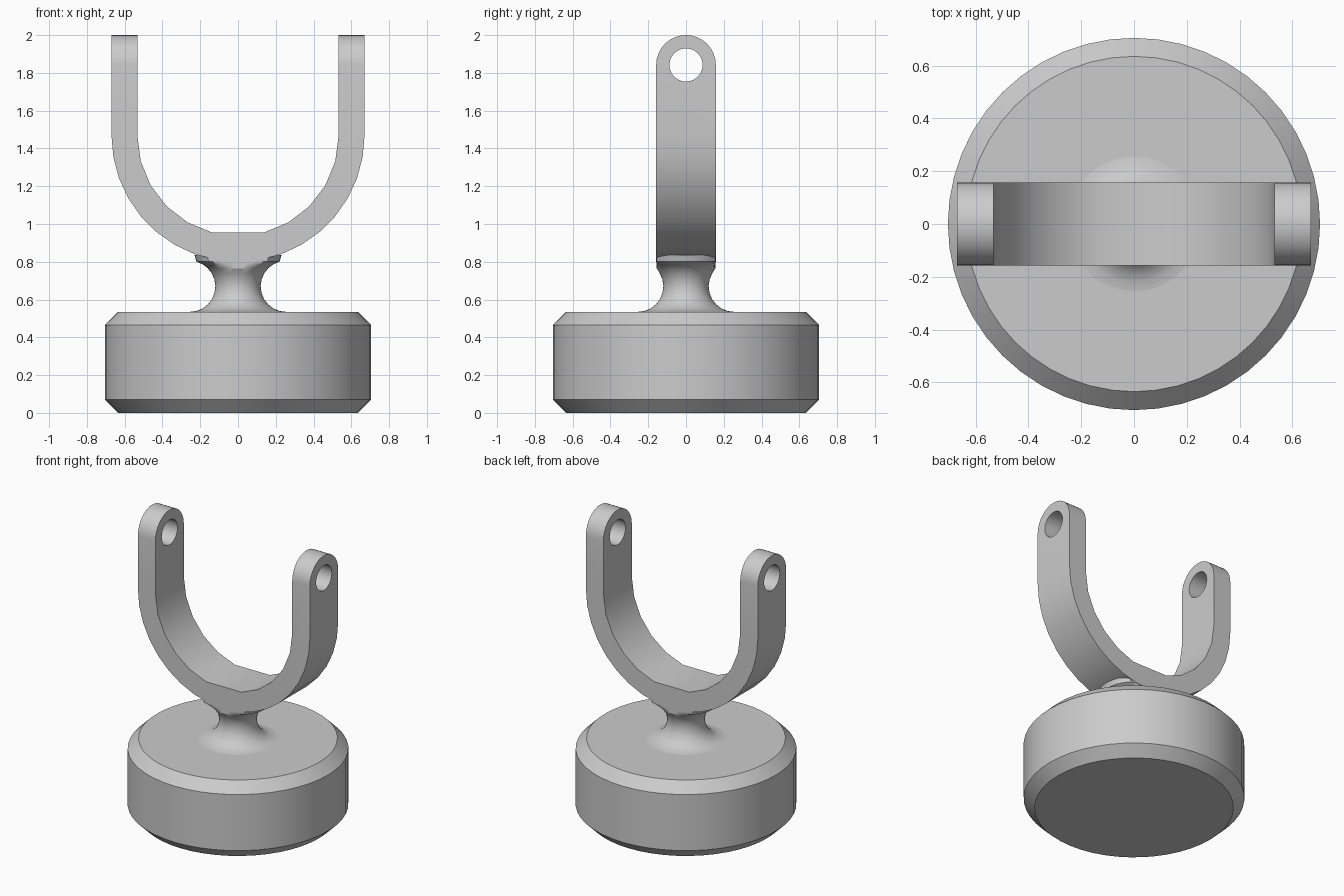
import bpy, bmesh
from math import sin, cos, pi, radians, sqrt

cube = bpy.data.objects.get("Cube")
if cube:
    bpy.data.objects.remove(cube, do_unlink=True)

GREY = (0.6, 0.6, 0.6, 1)
mat = bpy.data.materials.new("plain grey")
mat.use_nodes = True
mat.diffuse_color = GREY
mat.node_tree.nodes["Principled BSDF"].inputs["Base Color"].default_value = GREY


def make_object(name, bm, smooth_angle=30):
    bmesh.ops.recalc_face_normals(bm, faces=bm.faces[:])
    mesh = bpy.data.meshes.new(name)
    bm.to_mesh(mesh)
    bm.free()
    obj = bpy.data.objects.new(name, mesh)
    bpy.context.collection.objects.link(obj)
    mesh.materials.append(mat)
    smooth(obj, smooth_angle)
    return obj


def smooth(obj, angle):
    bpy.ops.object.select_all(action="DESELECT")
    obj.select_set(True)
    bpy.context.view_layer.objects.active = obj
    bpy.ops.object.shade_smooth_by_angle(angle=radians(angle))


def lathe(name, profile, sides, y_limit=None):
    """Closed turned solid; y_limit flattens the upper half front and back."""
    bm = bmesh.new()
    rings = []
    for r, z in profile:
        ring = []
        for i in range(sides):
            a = 2 * pi * i / sides
            x, y = r * cos(a), r * sin(a)
            if y_limit and z > WAIST_Z:
                y = max(-y_limit, min(y_limit, y))
            ring.append(bm.verts.new((x, y, z)))
        rings.append(ring)
    for low, high in zip(rings, rings[1:]):
        for i in range(sides):
            j = (i + 1) % sides
            bm.faces.new((low[i], low[j], high[j], high[i]))
    bm.faces.new(rings[0])
    bm.faces.new(rings[-1])
    return make_object(name, bm)


def extrude(name, points, direction):
    bm = bmesh.new()
    face = bm.faces.new([bm.verts.new(p) for p in points])
    moved = bmesh.ops.extrude_face_region(bm, geom=[face])["geom"]
    verts = [v for v in moved if isinstance(v, bmesh.types.BMVert)]
    bmesh.ops.translate(bm, verts=verts, vec=direction)
    return make_object(name, bm)


def boolean(target, cutter, operation):
    mod = target.modifiers.new(operation.lower(), "BOOLEAN")
    mod.operation = operation
    mod.solver = "EXACT"
    mod.object = cutter
    bpy.context.view_layer.objects.active = target
    bpy.ops.object.modifier_apply(modifier=mod.name)
    bpy.data.objects.remove(cutter, do_unlink=True)


# Chamfered round base
R, H, BEVEL = 0.705, 0.535, 0.07
lathe("base", [(R - BEVEL, 0), (R, BEVEL), (R, H - BEVEL), (R - BEVEL, H)], 48)

# Waisted neck, flaring into the base and the fork
WAIST_Z, FILLET = 0.67, 0.135
neck = [(0.255 - FILLET * cos(radians(a)), WAIST_Z + FILLET * sin(radians(a)))
        for a in range(-90, 76, 15)]
lathe("neck", neck + [(0.23, 0.835)], 48, y_limit=0.155)

# U-shaped fork: outer arc, then inner arc with a flat floor
OUTER, INNER, ARC_Z, HALF, TOP = 0.67, 0.533, 1.47, 0.158, 2.0


def arc_point(radius, degrees):
    a = radians(degrees)
    return (radius * sin(a), HALF, ARC_Z - radius * cos(a))


outline = [(-OUTER, HALF, TOP)]
outline += [arc_point(OUTER, d) for d in range(-90, 91, 10)]
outline += [(OUTER, HALF, TOP), (INNER, HALF, TOP)]
outline += [arc_point(INNER, d) for d in range(90, -91, -15) if d != 0]
outline += [(-INNER, HALF, TOP)]
fork = extrude("fork", outline, (0, -2 * HALF, 0))

# Round the arm tips and bore the pin holes
TIP_Z = TOP - HALF
tip = [(-1, HALF * cos(pi * i / 16), TIP_Z + HALF * sin(pi * i / 16)) for i in range(17)]
envelope = extrude("tip_envelope", tip + [(-1, -HALF, 0.5), (-1, HALF, 0.5)], (2, 0, 0))
boolean(fork, envelope, "INTERSECT")
hole = [(-1, 0.088 * cos(pi * i / 12), TIP_Z + 0.088 * sin(pi * i / 12)) for i in range(24)]
boolean(fork, extrude("hole_cutter", hole, (2, 0, 0)), "DIFFERENCE")
smooth(fork, 30)
